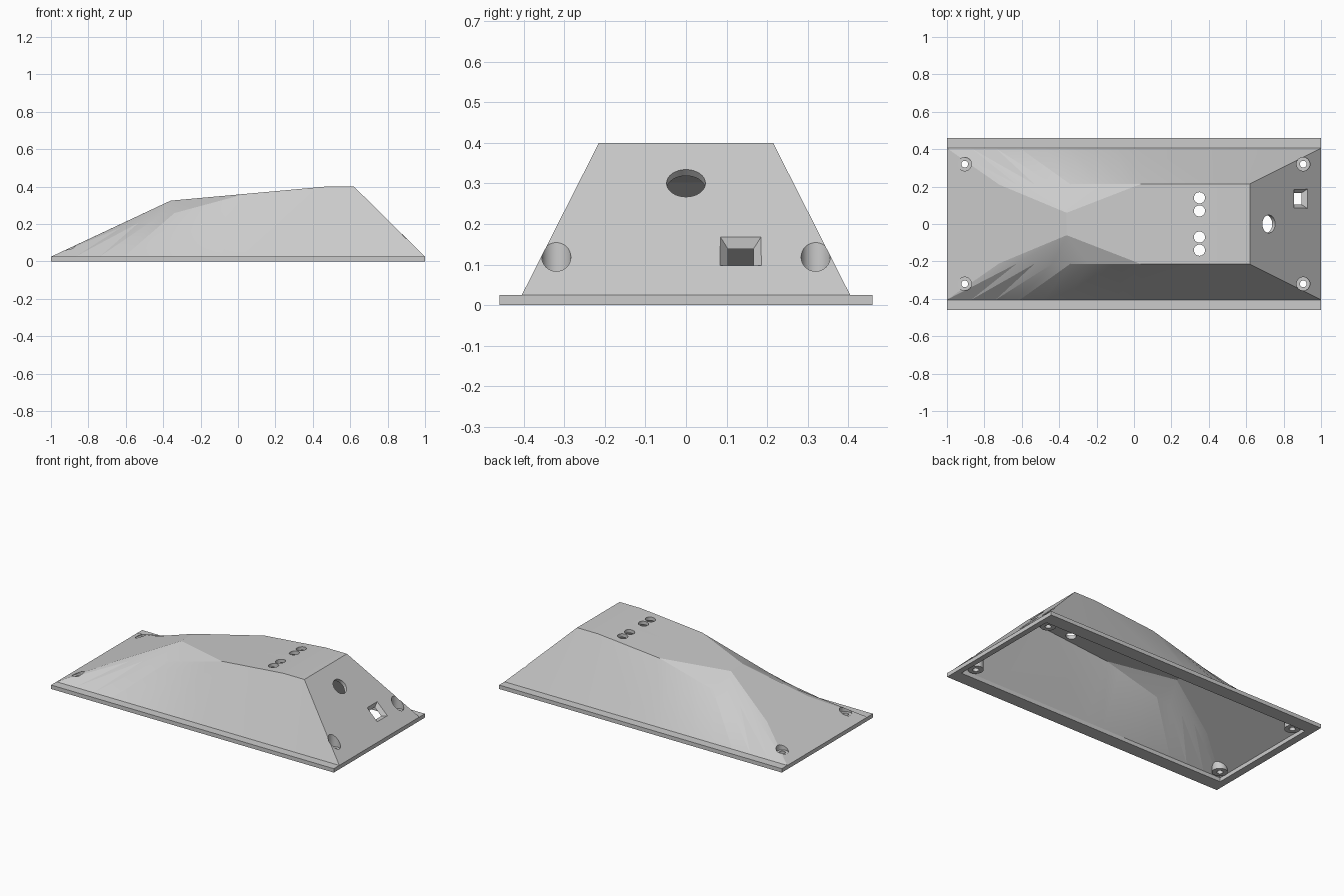
import bpy, bmesh, math
from mathutils import Matrix, Vector

if "Cube" in bpy.data.objects:
    bpy.data.objects.remove(bpy.data.objects["Cube"])

grey = bpy.data.materials.new("light_grey_plastic")
grey.diffuse_color = (0.6, 0.6, 0.6, 1)
grey.use_nodes = True
grey.node_tree.nodes["Principled BSDF"].inputs["Base Color"].default_value = grey.diffuse_color


def make_object(name, bm):
    bmesh.ops.recalc_face_normals(bm, faces=bm.faces)
    mesh = bpy.data.meshes.new(name)
    bm.to_mesh(mesh)
    bm.free()
    obj = bpy.data.objects.new(name, mesh)
    bpy.context.collection.objects.link(obj)
    mesh.materials.append(grey)
    return obj


def hull(name, back, front, base_y, rim_y, bottom, nose, bend, crease, top_y, top_xs, top_z):
    """Closed wedge body: half is described with y >= 0 and mirrored."""
    z0 = 0.025
    steps = 8
    top = [Vector((x, top_y, top_z)) for x in top_xs]
    top += [Vector(bend).lerp(Vector(crease), i / steps) for i in range(steps + 1)]
    base_xs = [back, 0.7] + [bend[0] + (front - bend[0]) * i / steps for i in range(steps + 1)]
    base = [Vector((x, base_y, z0)) for x in base_xs]
    mid = lambda p: (p[0], 0, p[2])
    faces = [
        [(front, 0, z0), base[-1], crease, nose, mid(nose)],         # front slope
        [nose, mid(nose), mid(bend), bend],                          # narrow roof
        [bend, mid(bend), mid(top[1]), top[1]],                      # main roof
        [top[1], mid(top[1]), mid(top[0]), top[0]],
        [top[0], mid(top[0]), (back, 0, z0), base[0]],               # back slope
        [nose, *top[2:]],                                            # shoulder facet
        [(back, 0, bottom), (back, rim_y, bottom), (front, rim_y, bottom), (front, 0, bottom)],
    ]
    for i in range(len(top) - 1):                                    # side wall
        faces.append([top[i], top[i + 1], base[i + 1]])
        faces.append([top[i], base[i + 1], base[i]])
    if rim_y > base_y:                                               # side flange
        faces.append([*base, (front, rim_y, z0), (back, rim_y, z0)])
    faces.append([(back, rim_y, z0), (front, rim_y, z0), (front, rim_y, bottom), (back, rim_y, bottom)]
                 if rim_y > base_y else [*base, (front, rim_y, bottom), (back, rim_y, bottom)])
    for x in (back, front):
        end = [(x, 0, bottom), (x, rim_y, bottom), (x, rim_y, z0), (x, base_y, z0), (x, 0, z0)]
        if rim_y <= base_y:
            del end[3]
        faces.append(end)
    bm = bmesh.new()
    for f in faces:
        for s in (1, -1):
            bm.faces.new([bm.verts.new((p[0], p[1] * s, p[2])) for p in f])
    bmesh.ops.remove_doubles(bm, verts=bm.verts, dist=1e-4)
    return make_object(name, bm)


def peg(name, centre, r1, r2, depth, tilt=0, sides=32, turn=0):
    """Cylinder or frustum cutter centred on a point, tilted about y."""
    bm = bmesh.new()
    m = (Matrix.Translation(centre) @ Matrix.Rotation(tilt, 4, 'Y') @ Matrix.Rotation(turn, 4, 'Z'))
    bmesh.ops.create_cone(bm, cap_ends=True, segments=sides, radius1=r1, radius2=r2,
                          depth=depth, matrix=m)
    return make_object(name, bm)


def cut(target, cutters):
    for c in cutters:
        mod = target.modifiers.new("cut", 'BOOLEAN')
        mod.operation, mod.solver, mod.object = 'DIFFERENCE', 'EXACT', c
    bpy.context.view_layer.update()
    done = bpy.data.meshes.new_from_object(target.evaluated_get(bpy.context.evaluated_depsgraph_get()))
    target.modifiers.clear()
    target.data = done
    for c in cutters:
        bpy.data.objects.remove(c)


# outer body and the hollow inside it
shell = hull("enclosure_shell", 1, -1, 0.405, 0.46, 0, (-0.36, 0.06, 0.325),
             (0.04, 0.215, 0.361), (-0.72, 0.21, 0.156), 0.215, (0.62, 0.47), 0.4)
cavity = hull("cavity_cutter", 0.965, -0.953, 0.375, 0.375, -0.1, (-0.36, 0.05, 0.303),
              (0.04, 0.19, 0.339), (-0.70, 0.19, 0.1437), 0.19, (0.612, 0.47), 0.378)

# screw bosses stay solid inside the hollow
corners = [(x, y) for x in (-0.905, 0.905) for y in (-0.32, 0.32)]
cut(cavity, [peg("boss", (x, y, 0.12), 0.045, 0.045, 0.2) for x, y in corners])
cut(shell, [cavity])

# counterbored screw holes
holes = []
for x, y in corners:
    floor = 0.07 if x > 0 else 0.05
    holes.append(peg("counterbore", (x, y, floor + 0.1), 0.036, 0.036, 0.2))
    holes.append(peg("screw_hole", (x, y, 0.05), 0.018, 0.018, 0.3))

# four sensor holes in the roof
holes += [peg("sensor_hole", (0.35, y, 0.4), 0.03, 0.03, 0.2) for y in (-0.14, -0.07, 0.07, 0.14)]

# round cable hole and tapered square port in the back slope
tilt = math.radians(45)
holes.append(peg("cable_hole", (0.72, 0, 0.3), 0.048, 0.048, 0.12, tilt))
d = 0.707
holes.append(peg("port_taper", (0.89 - 0.01 * d, 0.135, 0.1325 - 0.01 * d), 0.018 * 1.414,
                 0.066 * 1.414, 0.06, tilt, 4, math.pi / 4))
cut(shell, holes)

# smooth side walls, crisp edges
for o in bpy.context.selected_objects:
    o.select_set(False)
shell.select_set(True)
bpy.context.view_layer.objects.active = shell
bpy.ops.object.shade_smooth_by_angle(angle=math.radians(15))
